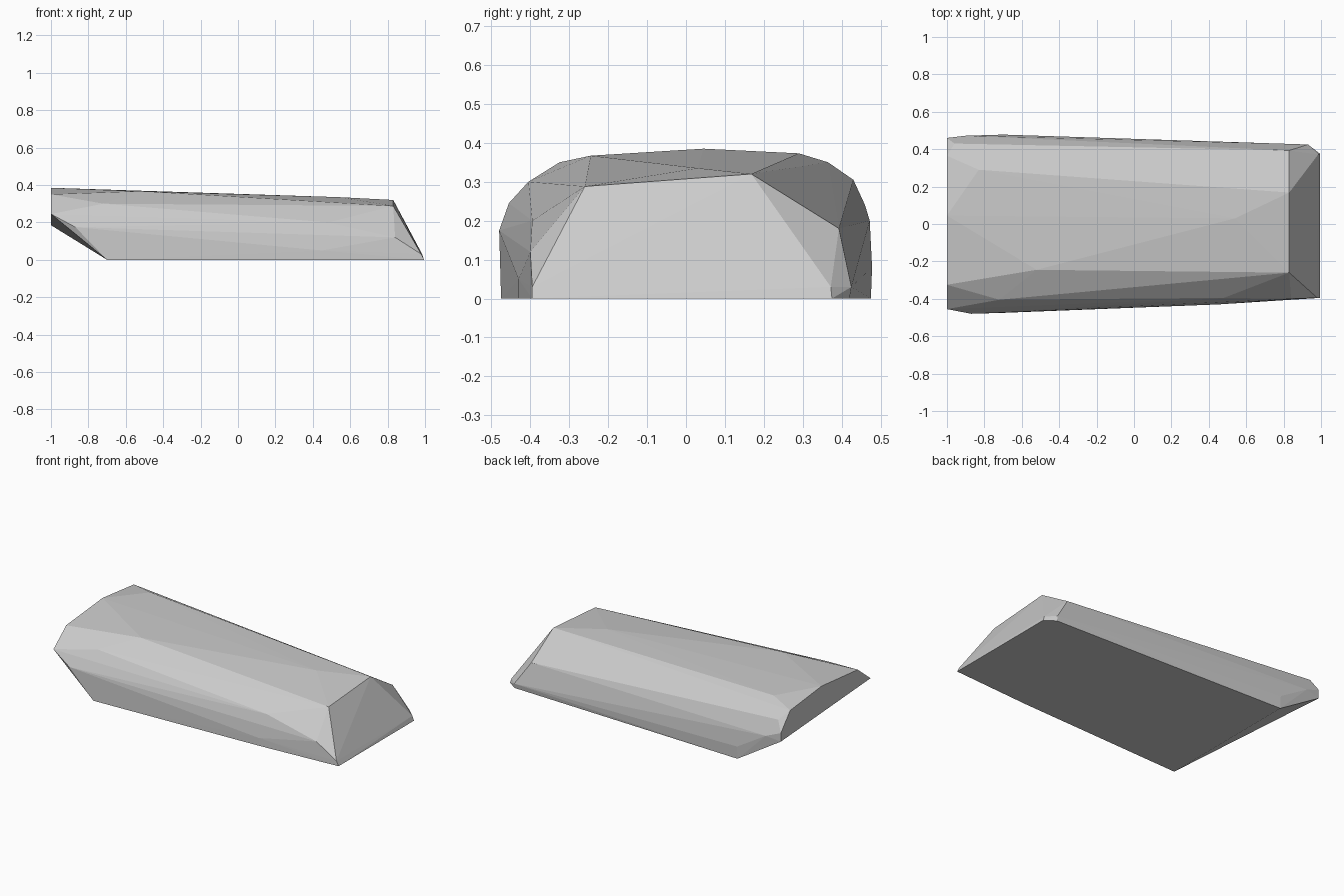
import bpy, bmesh

if "Cube" in bpy.data.objects:
    bpy.data.objects.remove(bpy.data.objects["Cube"])

# Corner points of the faceted slab; its flat faces are their convex hull
left_end = [(-1, -.325, .35), (-1, -.455, .245), (-1, .045, .385),
            (-1, .365, .35), (-1, .46, .24), (-1, .46, .185)]
right_end = [(.83, -.26, .288), (.83, .168, .32), (.83, .393, .18),
             (.84, -.40, .12), (.985, .372, .03), (.93, .425, .03),
             (.98, -.395, .03)]
front_side = [(-.87, -.48, .175), (-.72, -.405, .30), (.48, -.395, .20),
              (.45, -.43, .05)]
back_side = [(-.96, .43, .305), (-.90, .472, .20), (-.70, .478, .08)]
top_ridge = [(-.52, -.245, .367), (-.83, .29, .373), (.54, .03, .335)]
base = [(-.70, -.475, 0), (-.70, .475, 0), (.45, -.43, 0),
        (.995, -.395, 0), (.995, .375, 0), (.93, .42, 0)]

bm = bmesh.new()
for p in left_end + right_end + front_side + back_side + top_ridge + base:
    bm.verts.new(p)
hull = bmesh.ops.convex_hull(bm, input=bm.verts[:])
loose = {g for g in hull["geom_interior"] + hull["geom_unused"]
         if isinstance(g, bmesh.types.BMVert)}
bmesh.ops.delete(bm, geom=list(loose), context='VERTS')
# Merge coplanar triangles such as the base and the end face
bmesh.ops.dissolve_limit(bm, angle_limit=.005, verts=bm.verts[:], edges=bm.edges[:])
bmesh.ops.recalc_face_normals(bm, faces=bm.faces[:])

mesh = bpy.data.meshes.new("stone_slab")
bm.to_mesh(mesh)
bm.free()
grey = bpy.data.materials.new("light grey")
grey.diffuse_color = (.6, .6, .6, 1)
grey.use_nodes = True
grey.node_tree.nodes["Principled BSDF"].inputs["Base Color"].default_value = grey.diffuse_color
mesh.materials.append(grey)
slab = bpy.data.objects.new("stone_slab", mesh)
bpy.context.collection.objects.link(slab)
